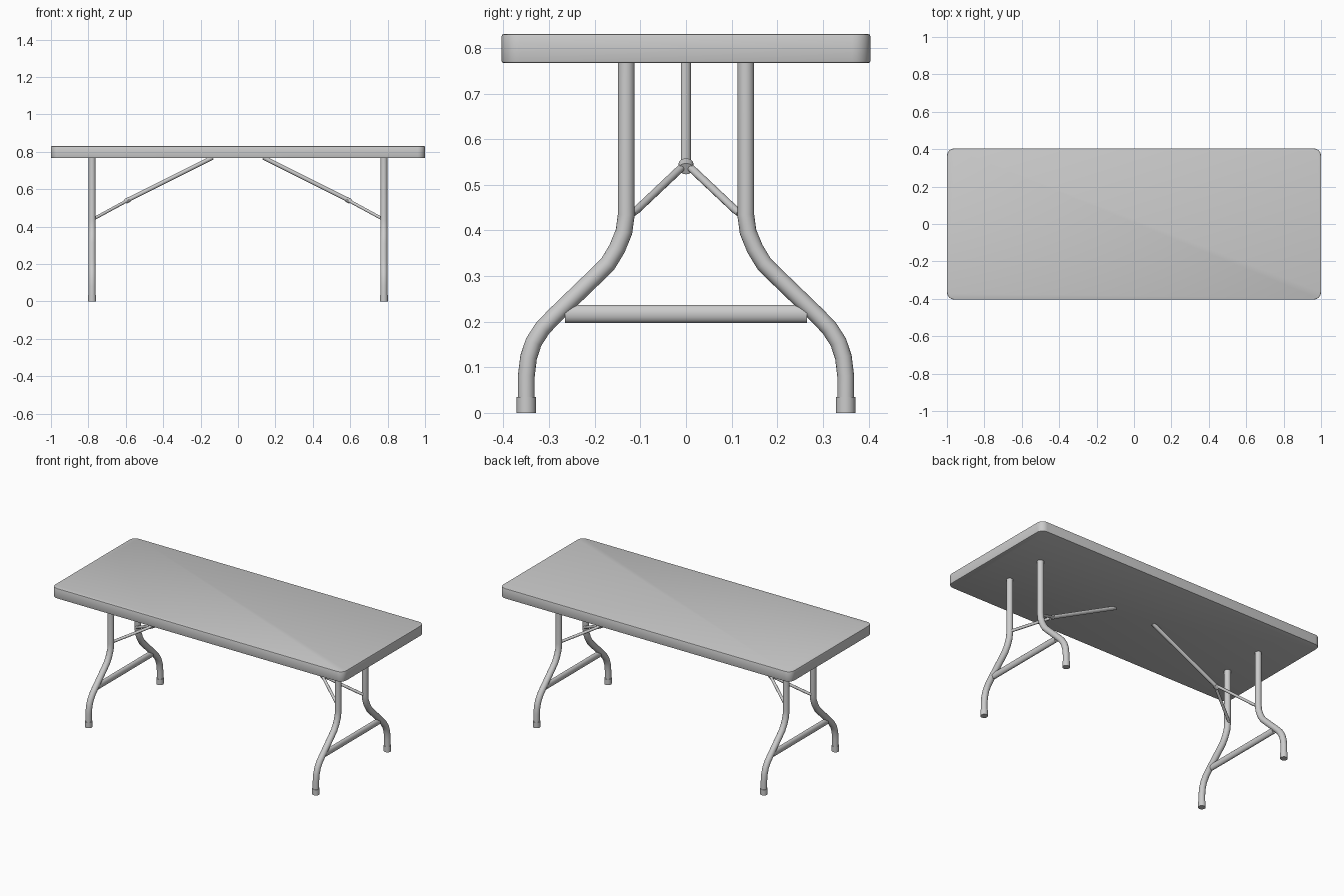
import bpy, bmesh
from math import sin, cos, pi, radians
from mathutils import Vector

if "Cube" in bpy.data.objects:
    bpy.data.objects.remove(bpy.data.objects["Cube"])


def finish(name, bm):
    bmesh.ops.recalc_face_normals(bm, faces=bm.faces)
    me = bpy.data.meshes.new(name)
    bm.to_mesh(me)
    bm.free()
    me.polygons.foreach_set("use_smooth", [True] * len(me.polygons))
    me.set_sharp_from_angle(angle=radians(35))
    ob = bpy.data.objects.new(name, me)
    bpy.context.collection.objects.link(ob)
    return ob


def tube(name, path, ra, rb=None, ref=(1, 0, 0), sides=16):
    """Sweep an ellipse (ra along ref, rb across it) along a path."""
    rb = rb or ra
    pts = [Vector(p) for p in path]
    bm = bmesh.new()
    rings = []
    for i, p in enumerate(pts):
        t = (pts[min(i + 1, len(pts) - 1)] - pts[max(i - 1, 0)]).normalized()
        if 0 < i < len(pts) - 1:
            t = ((pts[i + 1] - p).normalized() + (p - pts[i - 1]).normalized()).normalized()
        u = Vector(ref)
        u = (u - t * u.dot(t)).normalized()
        v = t.cross(u)
        rings.append([bm.verts.new(p + u * ra * cos(2 * pi * k / sides) + v * rb * sin(2 * pi * k / sides))
                      for k in range(sides)])
    for a, b in zip(rings, rings[1:]):
        for k in range(sides):
            n = (k + 1) % sides
            bm.faces.new((a[k], a[n], b[n], b[k]))
    bm.faces.new(rings[0])
    bm.faces.new(rings[-1])
    return finish(name, bm)


# Table top: rounded rectangle slab with softened rims
Z0, Z1, HX, HY, R = 0.767, 0.83, 1.0, 0.404, 0.04
bm = bmesh.new()
outline = []
for q, (sx, sy) in enumerate([(1, 1), (-1, 1), (-1, -1), (1, -1)]):
    for k in range(7):
        a = (q + k / 6) * pi / 2
        outline.append(bm.verts.new((sx * (HX - R) + R * cos(a), sy * (HY - R) + R * sin(a), Z0)))
base = bm.faces.new(outline)
ext = bmesh.ops.extrude_face_region(bm, geom=[base], use_keep_orig=True)
for v in ext["geom"]:
    if isinstance(v, bmesh.types.BMVert):
        v.co.z = Z1
rims = [e for e in bm.edges if abs(e.verts[0].co.z - e.verts[1].co.z) < 1e-5]
bmesh.ops.bevel(bm, geom=rims, offset=0.004, segments=2, profile=0.5, affect='EDGES')
finish("table_top", bm)

# Leg centre line as (y, z)
LEG = [(.131, .77), (.131, .434), (.136, .397), (.151, .36), (.171, .327), (.199, .299),
       (.288, .213), (.314, .186), (.334, .155), (.345, .122), (.35, .081), (.35, .004)]
X = 0.78

for sx, end in ((-1, "left"), (1, "right")):
    for sy, side in ((-1, "front"), (1, "back")):
        tag = f"{end}_{side}"
        # Bent tube leg and its foot cap
        tube(f"{tag}_leg", [(sx * X, sy * y, z) for y, z in LEG], 0.0185)
        tube(f"{tag}_foot_cap", [(sx * X, sy * .35, 0), (sx * X, sy * .35, .035)], 0.0212)
        # Diagonal arm from the brace joint to the leg
        tube(f"{tag}_brace_arm", [(sx * .585, sy * .004, .543), (sx * .765, sy * .108, .445),
                                  (sx * .778, sy * .118, .438)], 0.0085, ref=(0, 0, 1), sides=12)
    # Crossbar between the legs
    tube(f"{end}_crossbar", [(sx * X, -.265, .217), (sx * X, .265, .217)], 0.014, 0.02)
    # Centre strut up to the underside of the top
    tube(f"{end}_brace_strut", [(sx * .595, 0, .539), (sx * .135, 0, .77)], 0.0115, ref=(0, 1, 0), sides=12)
    # Collar at the brace joint
    tube(f"{end}_brace_collar", [(sx * .602, 0, .535), (sx * .58, 0, .546)], 0.0165, 0.0135,
         ref=(0, 1, 0), sides=12)
